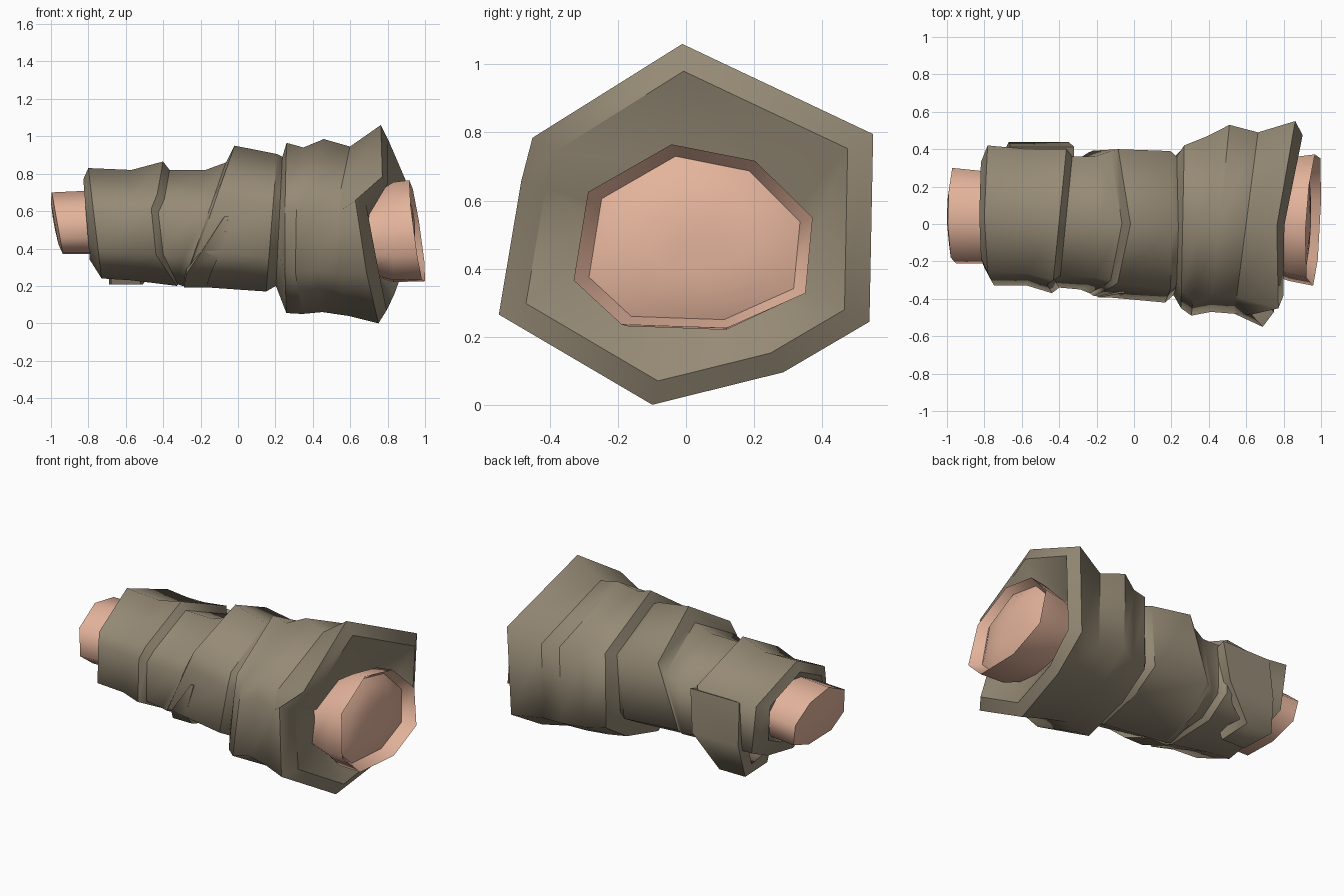
import bpy, bmesh, math
from mathutils import Vector

if "Cube" in bpy.data.objects:
    bpy.data.objects.remove(bpy.data.objects["Cube"])


def material(name, rgb):
    m = bpy.data.materials.new(name)
    m.diffuse_color = (*rgb, 1)
    m.use_nodes = True
    m.node_tree.nodes["Principled BSDF"].inputs["Base Color"].default_value = m.diffuse_color
    return m


CLOTH = material("taupe cloth", (0.305, 0.255, 0.18))
SKIN = material("skin", (0.775, 0.456, 0.332))


def finish(bm, name, mat, ring_edges, limit):
    """Smooth along the tube, crisp where wraps step."""
    bmesh.ops.recalc_face_normals(bm, faces=bm.faces)
    for f in bm.faces:
        f.smooth = True
    for e in bm.edges:
        if e in ring_edges and len(e.link_faces) == 2 and e.calc_face_angle() > math.radians(limit):
            e.smooth = False
    me = bpy.data.meshes.new(name)
    bm.to_mesh(me)
    bm.free()
    me.materials.append(mat)
    ob = bpy.data.objects.new(name, me)
    bpy.context.collection.objects.link(ob)
    return ob


def loft(name, mat, profile, rings, limit=28, nudges={}):
    """Ring: x, y min, y max, z min, z max, slant over y, slant over z."""
    bm = bmesh.new()
    loops = []
    for i, (x, y0, y1, z0, z1, a, b) in enumerate(rings):
        loop = []
        for j, (u, v) in enumerate(profile):
            y, z = y0 + u * (y1 - y0), z0 + v * (z1 - z0)
            dx = a * (y - (y0 + y1) / 2) + b * (z - (z0 + z1) / 2)
            loop.append(bm.verts.new((x + dx + nudges.get((i, j), 0), y, z)))
        loops.append(loop)
    n = len(profile)
    for p, q in zip(loops, loops[1:]):
        for j in range(n):
            k = (j + 1) % n
            bm.faces.new((p[j], p[k], q[k], q[j]))
    for loop in (loops[0], loops[-1]):
        bm.faces.new(loop)
    ring_edges = {bm.edges.get((lp[j], lp[(j + 1) % n])) for lp in loops for j in range(n)}
    return finish(bm, name, mat, ring_edges, limit)


def fold(name, path, width, thick):
    """Strip of cloth laid on the sleeve, with thickness away from the axis."""
    bm = bmesh.new()
    loops = []
    for (x, y, z), w in zip(path, width):
        out = Vector((0, y - 0.03, z - 0.53)).normalized()
        p = Vector((x, y, z))
        side = Vector((w / 2, 0, 0))
        loops.append([bm.verts.new(c) for c in (
            p - side - out * 0.05, p + side - out * 0.05,
            p + side + out * thick, p - side + out * thick)])
    for p, q in zip(loops, loops[1:]):
        for j in range(4):
            k = (j + 1) % 4
            bm.faces.new((p[j], p[k], q[k], q[j]))
    bm.faces.new(loops[0])
    bm.faces.new(loops[-1])
    bm.normal_update()
    along = {bm.edges.get((p[j], q[j])) for p, q in zip(loops, loops[1:]) for j in range(4)}
    ends = {e for lp in (loops[0], loops[-1]) for v in lp for e in v.link_edges}
    return finish(bm, name, CLOTH, along | ends, 28)


# Wrapped sleeve: cuff, slanted middle wraps and flared open end
cloth_profile = [(.49, 1), (1, .75), (.99, .23), (.76, .09),
                 (.41, 0), (0, .25), (.06, .62), (.09, .74)]
sleeve_rings = [
    (-.77, -.20, .28, .38, .70, 0, 0),
    (-.81, -.23, .33, .34, .77, 0, -.08),
    (-.765, -.33, .42, .24, .83, 0, -.12),
    (-.57, -.33, .40, .23, .82, 0, 0),
    (-.40, -.37, .40, .20, .865, .1, 0),
    (-.365, -.34, .36, .22, .82, .1, 0),
    (-.25, -.35, .36, .21, .82, 0, .25),
    (-.18, -.37, .39, .20, .86, 0, .35),
    (-.15, -.385, .40, .20, .95, 0, .35),
    (.18, -.42, .39, .17, .905, 0, .08),
    (.22, -.38, .36, .20, .89, 0, .05),
    (.26, -.45, .42, .055, .965, .02, 0),
    (.35, -.49, .47, .05, .94, .09, 0),
    (.46, -.47, .53, .06, .985, .1, 0),
    (.60, -.48, .49, .04, .945, .13, 0),
    (.765, -.55, .55, 0, 1.06, .14, 0),
    (.805, -.47, .475, .07, .98, .12, 0),
    (.715, -.27, .33, .26, .69, .06, 0),
]
notch = {(15, 6): -.07, (15, 7): .07, (16, 6): -.07, (16, 7): .04, (17, 6): -.05,
         (15, 1): .02, (16, 1): .04, (16, 2): .02,
         (4, 6): -.03, (5, 6): -.03, (4, 4): .08, (5, 4): .06}
loft("wrapped_sleeve", CLOTH, cloth_profile, sleeve_rings, 24, notch)

# Loose folds of cloth: hanging flap at the back of the cuff, pleat in front
fold("cuff_fold", [(-.49, .38, .66), (-.51, .405, .42), (-.60, .37, .23), (-.60, .15, .24)],
     [.34, .32, .18, .16], .035)
fold("front_fold", [(-.06, -.335, .57), (-.14, -.36, .40), (-.21, -.23, .29), (-.23, -.06, .225)],
     [.02, .10, .13, .12], .035)

# Arm inside the sleeve, with a thin lip around a shallow domed end
skin_profile = [(.41, 1), (.76, .91), (1, .6), (.97, .19),
                (.64, 0), (.2, .02), (0, .26), (.06, .74)]
arm_rings = [
    (-.985, .0, .09, .50, .57, 0, -.18),
    (-.98, -.12, .21, .42, .65, 0, -.18),
    (-.966, -.21, .30, .37, .70, 0, -.18),
    (-.78, -.21, .28, .37, .71, 0, 0),
    (.60, -.24, .32, .28, .64, 0, 0),
    (.70, -.26, .33, .26, .67, 0, 0),
    (.83, -.305, .355, .22, .755, 0, 0),
    (.957, -.33, .372, .225, .765, .05, -.14),
    (.895, -.285, .335, .25, .73, .04, -.08),
    (.925, -.22, .27, .30, .68, .03, -.06),
    (.94, -.11, .16, .39, .60, .02, -.04),
    (.945, -.02, .07, .47, .54, 0, 0),
]
loft("arm", SKIN, skin_profile, arm_rings, 44)
